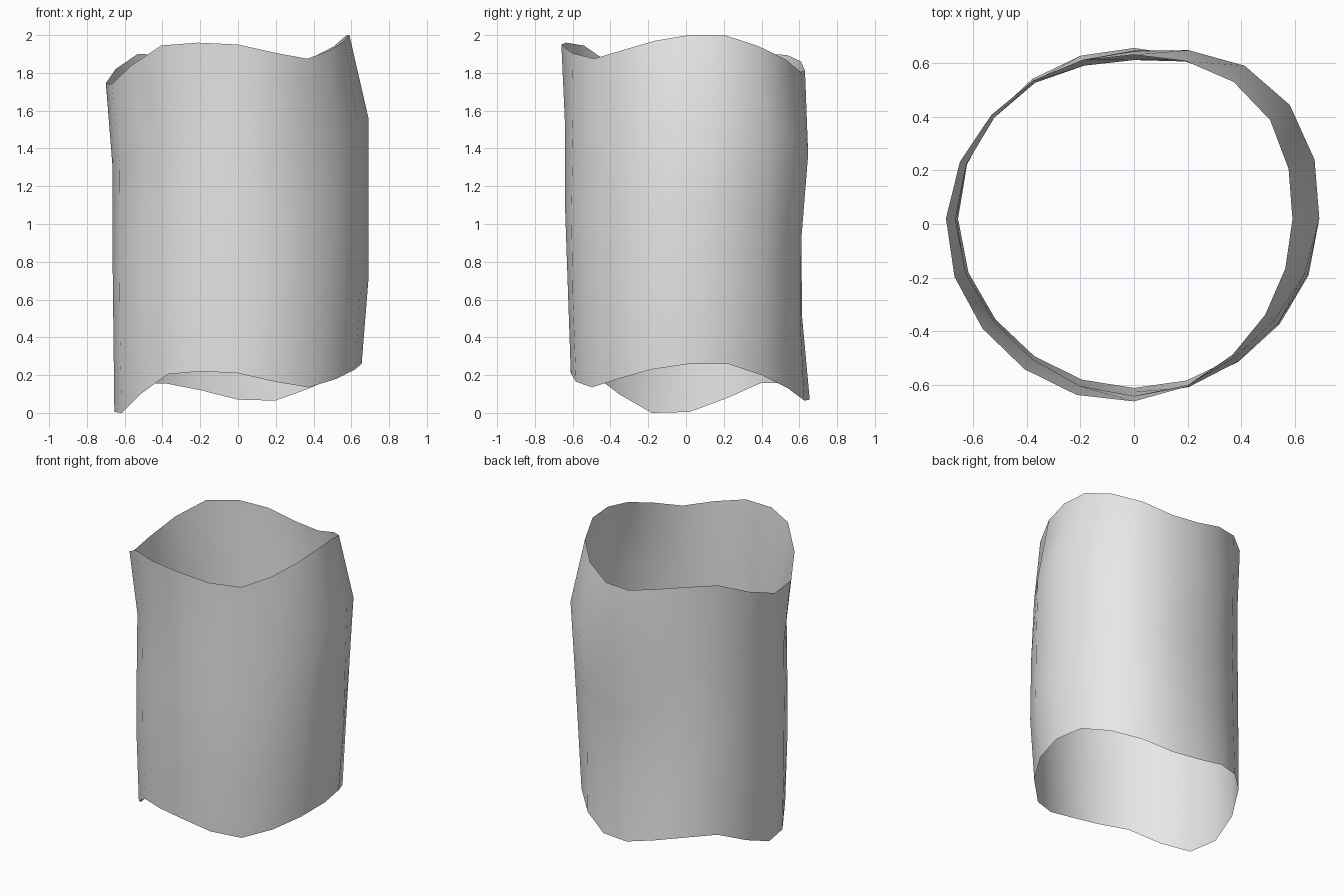
import bpy
import bmesh
from math import cos, sin, tau, radians

if "Cube" in bpy.data.objects:
    bpy.data.objects.remove(bpy.data.objects["Cube"], do_unlink=True)

SIDES = 20
RING_STEP = 0.435

# Radius of each ring, bottom to top, at eight compass points from +x
RINGS = [
    (.655, .66, .655, .66, .655, .62, .61, .627),
    (.69, .675, .615, .655, .66, .635, .625, .65),
    (.69, .70, .61, .65, .665, .635, .64, .645),
    (.69, .729, .645, .65, .665, .63, .64, .625),
    (.59, .645, .63, .66, .70, .68, .66, .60),
]
# Wavy rim height above the ground, one value per side
RIM = (.26, .26, .20, .13, .065, .07, .12, .155, .16, .08,
       .005, 0, .10, .205, .22, .21, .165, .135, .18, .23)


def around(values, turn):
    """Smooth closed interpolation through evenly spaced values."""
    n = len(values)
    i, t = divmod(turn * n, 1)
    a, b, c, d = (values[(int(i) + k) % n] for k in (-1, 0, 1, 2))
    return b + t / 2 * (c - a + t * (2*a - 5*b + 4*c - d + t * (3*(b - c) + d - a)))


# Open wavy tube: stacked rings bridged with quads
bm = bmesh.new()
rings = []
for level, radii in enumerate(RINGS):
    ring = []
    for k in range(SIDES):
        r = around(radii, k / SIDES)
        angle = tau * k / SIDES
        angle += radians(1.7) * cos(angle)
        ring.append(bm.verts.new((r * cos(angle), r * sin(angle),
                                  RIM[k] + level * RING_STEP)))
    rings.append(ring)

for low, high in zip(rings, rings[1:]):
    for k in range(SIDES):
        n = (k + 1) % SIDES
        bm.faces.new((low[k], low[n], high[n], high[k])).smooth = True

mesh = bpy.data.meshes.new("wavy_tube")
bm.to_mesh(mesh)
bm.free()
tube = bpy.data.objects.new("wavy_tube", mesh)
bpy.context.collection.objects.link(tube)

# Plain grey surface
grey = bpy.data.materials.new("light_grey")
grey.use_nodes = True
colour = (0.8, 0.8, 0.8, 1)
grey.diffuse_color = colour
grey.node_tree.nodes["Principled BSDF"].inputs["Base Color"].default_value = colour
mesh.materials.append(grey)
